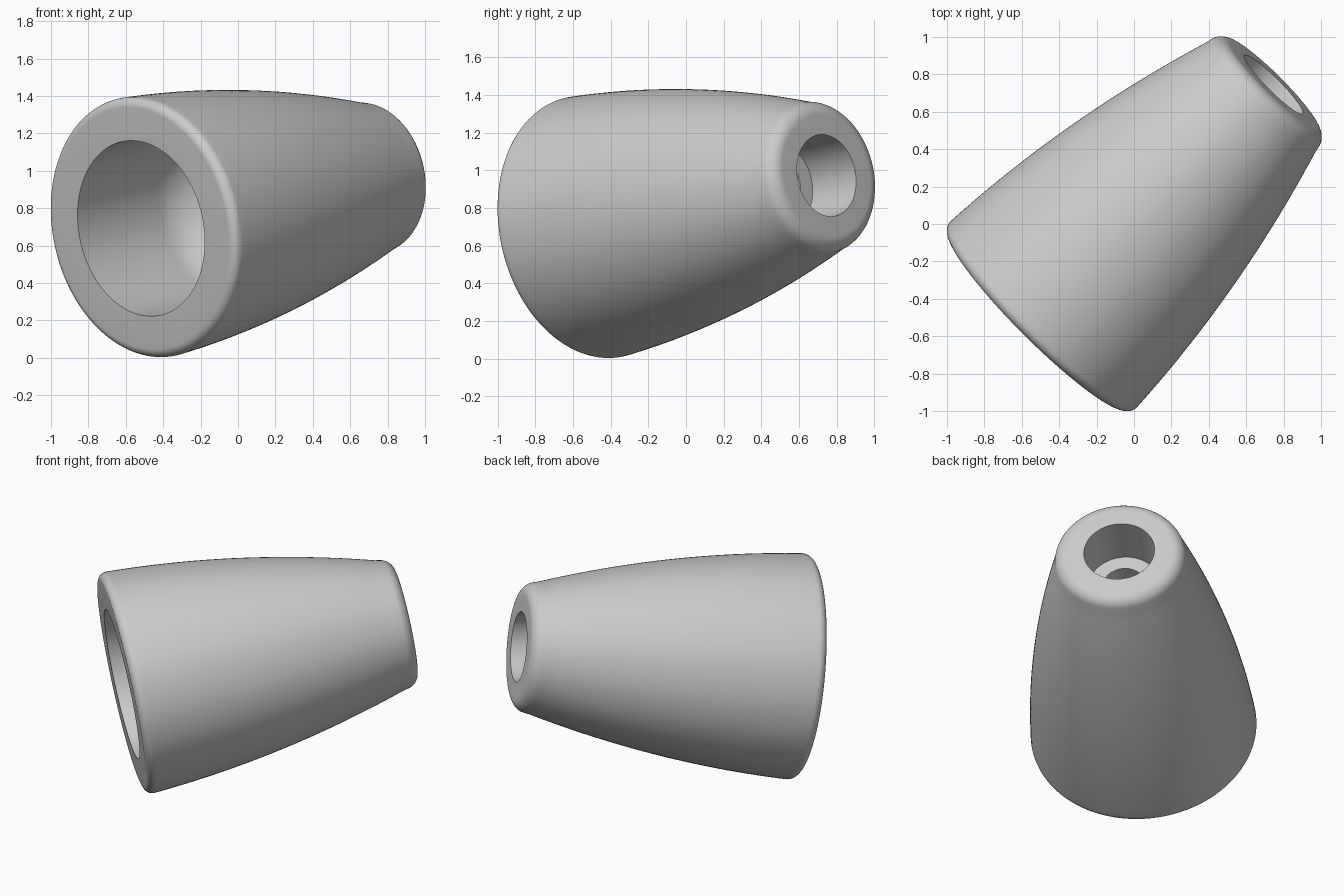
import bpy, bmesh
from math import sin, cos, pi, radians
from mathutils import Vector, Matrix

cube = bpy.data.objects.get("Cube")
if cube:
    bpy.data.objects.remove(cube, do_unlink=True)

LENGTH = 1.81
SEGMENTS = 128


def material(name, rgb):
    mat = bpy.data.materials.new(name)
    mat.use_nodes = True
    mat.diffuse_color = (*rgb, 1)
    mat.node_tree.nodes["Principled BSDF"].inputs["Base Color"].default_value = (*rgb, 1)
    return mat


def wall(t):
    """Outer radius of the bulging taper at distance t from the wide end."""
    d = t - 0.76
    return 0.63 - 0.157 * d - 0.0745 * d * d


def arc(radius, along, size, start, end, steps=10):
    """Profile points (radius, along) on a rounded corner."""
    angles = [radians(start + (end - start) * i / steps) for i in range(steps + 1)]
    return [(radius + size * cos(a), along + size * sin(a)) for a in angles]


# Closed half section: wide rim, tapered wall, narrow rim, stepped bore
wide, narrow, dome = 0.05, 0.085, 0.3
bore, socket, channel = 0.475, 0.22, 0.13
profile = arc(wall(wide) - wide, wide, wide, -90, 3)
first, last = 0.09, LENGTH - narrow - 0.02
profile += [(wall(t), t) for t in (first + (last - first) * i / 24 for i in range(25))]
profile += arc(wall(LENGTH - narrow) - narrow, LENGTH - narrow, narrow, 17, 90)
profile += [(socket, LENGTH), (socket, LENGTH - 0.33), (channel, LENGTH - 0.33)]
profile += [(channel, 0.62 + dome)]
profile += arc(bore - dome, 0.62, dome, 90, 0, 14)
profile += [(bore, 0)]

# Revolve the section around its own axis
bm = bmesh.new()
rings = []
for i in range(SEGMENTS):
    a = 2 * pi * i / SEGMENTS
    rings.append([bm.verts.new((r * cos(a), r * sin(a), t)) for r, t in profile])
count = len(profile)
for i in range(SEGMENTS):
    ring, following = rings[i], rings[(i + 1) % SEGMENTS]
    for j in range(count):
        k = (j + 1) % count
        bm.faces.new((ring[j], following[j], following[k], ring[k]))
bmesh.ops.recalc_face_normals(bm, faces=bm.faces)

# Lean the axis over and put the wide end in place
axis = Vector((1.263, 1.263, 0.281))
tilt = axis.to_track_quat('Z', 'Y').to_matrix().to_4x4()
bm.transform(Matrix.Translation((-0.518, -0.518, 0.692)) @ tilt)

mesh = bpy.data.meshes.new("tapered_sleeve")
bm.to_mesh(mesh)
bm.free()
mesh.materials.append(material("plain grey", (0.6, 0.6, 0.6)))
sleeve = bpy.data.objects.new("tapered_sleeve", mesh)
bpy.context.collection.objects.link(sleeve)
bpy.context.view_layer.objects.active = sleeve
sleeve.select_set(True)
bpy.ops.object.shade_smooth_by_angle(angle=radians(30))
